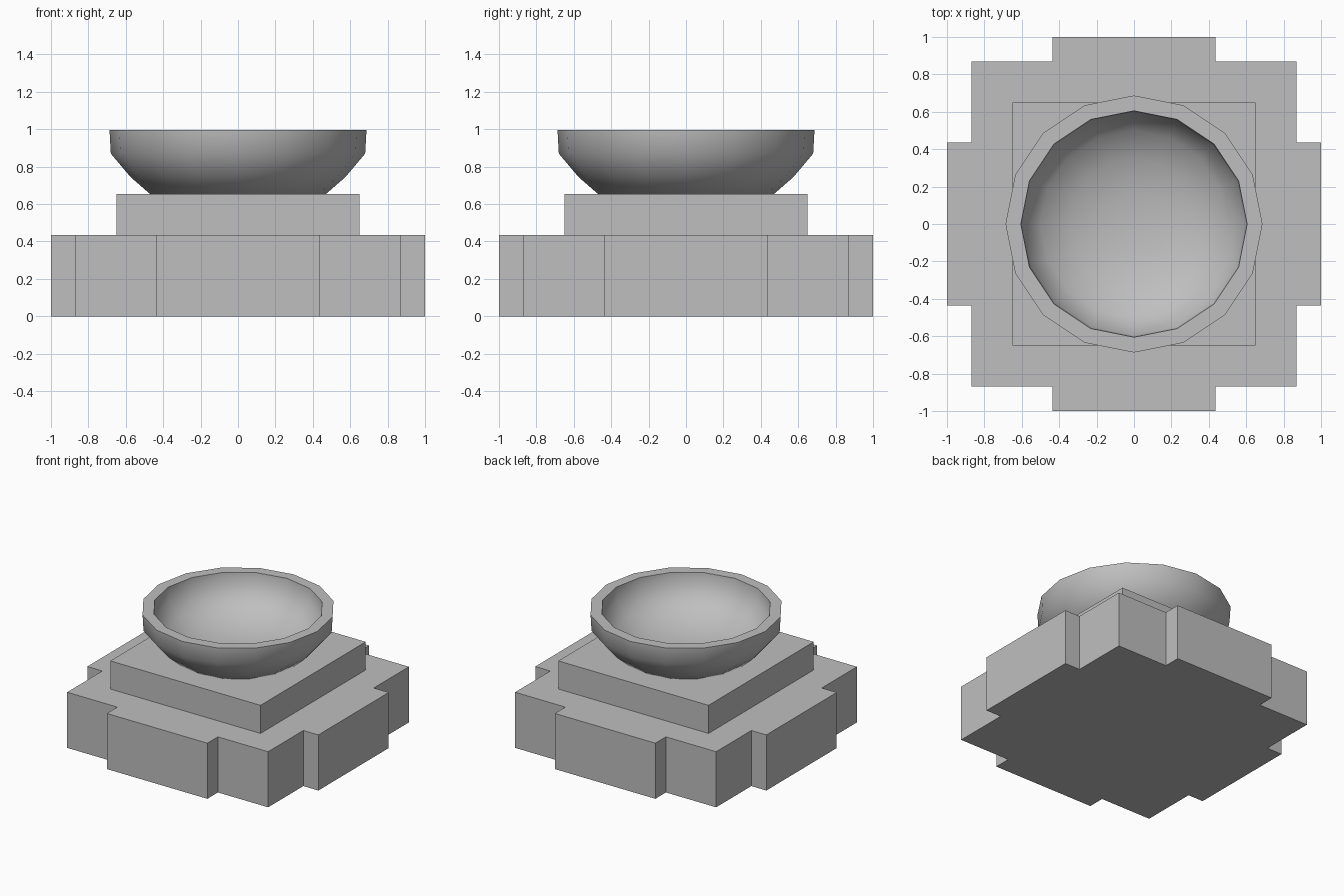
import bpy, bmesh, math

cube = bpy.data.objects.get("Cube")
if cube:
    bpy.data.objects.remove(cube, do_unlink=True)

# Single stone colour
stone = bpy.data.materials.new("grey stone")
stone.use_nodes = True
grey = (0.52, 0.52, 0.52, 1)
stone.diffuse_color = grey
stone.node_tree.nodes["Principled BSDF"].inputs["Base Color"].default_value = grey


def add_object(name, bm):
    bmesh.ops.recalc_face_normals(bm, faces=bm.faces)
    mesh = bpy.data.meshes.new(name)
    bm.to_mesh(mesh)
    bm.free()
    mesh.materials.append(stone)
    obj = bpy.data.objects.new(name, mesh)
    bpy.context.collection.objects.link(obj)
    return obj


def slab(name, outline, bottom, top):
    bm = bmesh.new()
    face = bm.faces.new([bm.verts.new((x, y, bottom)) for x, y in outline])
    geom = bmesh.ops.extrude_face_region(bm, geom=[face], use_keep_orig=True)["geom"]
    verts = [v for v in geom if isinstance(v, bmesh.types.BMVert)]
    bmesh.ops.translate(bm, verts=verts, vec=(0, 0, top - bottom))
    return add_object(name, bm)


def four_fold(points):
    # Repeat one corner of an outline by quarter turns
    outline = []
    for _ in range(4):
        outline += points
        points = [(-y, x) for x, y in points]
    return outline


# Stepped base with a projecting panel on each side
slab("stepped_base", four_fold([(1, 0.435), (0.87, 0.435), (0.87, 0.87),
                                (0.435, 0.87), (0.435, 1)]), 0, 0.435)

# Square plinth
slab("square_plinth", four_fold([(0.65, 0.65)]), 0.435, 0.655)

# Sixteen-sided basin, spun from outer wall over the rim to the inner floor
profile = [(0, 0.645), (0.46, 0.645), (0.575, 0.745), (0.68, 0.87), (0.687, 0.995),
           (0.605, 0.995), (0.595, 0.89), (0.5, 0.785), (0.35, 0.71), (0.18, 0.675), (0, 0.665)]
bm = bmesh.new()
verts = [bm.verts.new((r, 0, z)) for r, z in profile]
edges = [bm.edges.new(pair) for pair in zip(verts, verts[1:])]
bmesh.ops.spin(bm, geom=verts + edges, cent=(0, 0, 0), axis=(0, 0, 1),
               angle=math.tau, steps=16, use_merge=True)
bmesh.ops.remove_doubles(bm, verts=bm.verts, dist=0.0001)
basin = add_object("basin", bm)

bpy.ops.object.select_all(action="DESELECT")
basin.select_set(True)
bpy.context.view_layer.objects.active = basin
bpy.ops.object.shade_smooth_by_angle(angle=math.radians(60))
